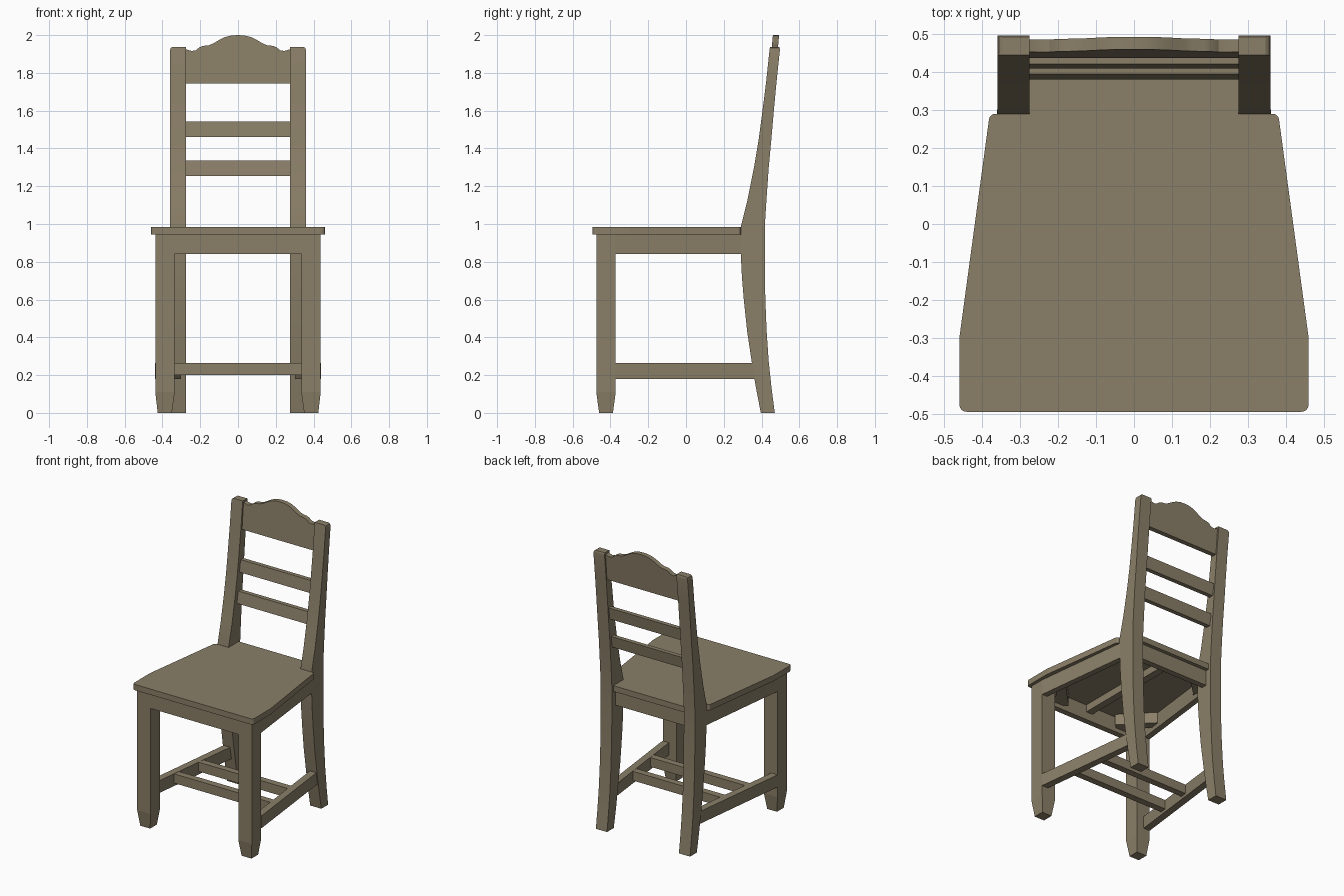
import bpy, bmesh, math
from mathutils import Vector

if "Cube" in bpy.data.objects:
    bpy.data.objects.remove(bpy.data.objects["Cube"])

wood = bpy.data.materials.new("brown wood")
wood.diffuse_color = (0.255, 0.212, 0.138, 1)
wood.use_nodes = True
wood.node_tree.nodes["Principled BSDF"].inputs["Base Color"].default_value = wood.diffuse_color


def make(name, bm, mirror=False, smooth=False):
    bmesh.ops.recalc_face_normals(bm, faces=bm.faces)
    me = bpy.data.meshes.new(name)
    bm.to_mesh(me)
    bm.free()
    me.materials.append(wood)
    ob = bpy.data.objects.new(name, me)
    bpy.context.collection.objects.link(ob)
    if mirror:
        ob.modifiers.new("mirror", 'MIRROR').use_mirror_overlap = False if hasattr(
            bpy.types.MirrorModifier, "use_mirror_overlap") else None
    if smooth:
        bpy.ops.object.select_all(action='DESELECT')
        ob.select_set(True)
        bpy.context.view_layer.objects.active = ob
        bpy.ops.object.shade_smooth_by_angle(angle=math.radians(30))
    return ob


def loft(rings):
    """Closed solid through a list of rings with equal point counts."""
    bm = bmesh.new()
    vs = [[bm.verts.new(p) for p in r] for r in rings]
    n = len(vs[0])
    for a, b in zip(vs, vs[1:]):
        for i in range(n):
            j = (i + 1) % n
            bm.faces.new((a[i], a[j], b[j], b[i]))
    bm.faces.new(vs[0])
    bm.faces.new(vs[-1])
    return bm


def slab(outline, z0, z1):
    return loft([[(x, y, z) for x, y in outline] for z in (z0, z1)])


def rect(x0, x1, y0, y1, z):
    return [(x0, y0, z), (x1, y0, z), (x1, y1, z), (x0, y1, z)]


def box(x0, x1, y0, y1, z0, z1):
    return loft([rect(x0, x1, y0, y1, z) for z in (z0, z1)])


def mirrored(name, bm, smooth=False):
    ob = make(name, bm, smooth=smooth)
    ob.modifiers.new("mirror", 'MIRROR').use_mirror_merge = False
    return ob


def fillet(p, q, r, radius, steps=4):
    """Rounded corner at q between p and r."""
    p, q, r = Vector(p), Vector(q), Vector(r)
    a = q + (p - q).normalized() * radius
    b = q + (r - q).normalized() * radius
    return [tuple(a.lerp(q, t).lerp(q.lerp(b, t), t)) for t in
            [i / steps for i in range(steps + 1)]]


# Seat: tapered board with a tongue between the back posts
half = fillet((0, -0.495), (0.46, -0.495), (0.46, -0.3), 0.022)
half += [(0.46, -0.3)]
half += fillet((0.46, -0.3), (0.38, 0.29), (0.3, 0.29), 0.016)
half += [(0.275, 0.29), (0.275, 0.4)]
make("seat", slab(half + [(-x, y) for x, y in reversed(half)], 0.945, 0.985))

# Front legs with tapered feet
mirrored("front_leg", loft([rect(0.35, 0.425, -0.46, -0.387, 0),
                            rect(0.335, 0.438, -0.475, -0.372, 0.11),
                            rect(0.335, 0.438, -0.475, -0.372, 0.945)]))

# Curved back legs running up into the posts: (z, front y, back y)
PROFILE = [(0, .396, .47), (.13, .371, .453), (.27, .348, .438), (.43, .324, .427),
           (.6, .306, .42), (.72, .296, .418), (.84, .29, .417), (.985, .29, .417),
           (1.13, .326, .426), (1.3, .36, .438), (1.45, .385, .452), (1.6, .405, .465),
           (1.75, .424, .479), (1.92, .442, .497)]
rings = [rect(0.275, 0.36, f, b, z) for z, f, b in PROFILE]
rings.append(rect(0.275, 0.356, .444, .496, 1.932))
rings.append(rect(0.275, 0.347, .445, .493, 1.938))
mirrored("back_leg", loft(rings), smooth=True)

# Aprons under the seat
make("front_apron", box(-0.335, 0.335, -0.475, -0.435, 0.84, 0.945))
make("back_apron", box(-0.275, 0.275, 0.335, 0.375, 0.84, 0.945))
mirrored("side_apron", slab([(0.438, -0.372), (0.36, 0.292), (0.32, 0.292), (0.398, -0.372)],
                            0.84, 0.945))

# Hidden bracing below the seat
make("seat_brace", box(-0.025, 0.025, -0.435, 0.335, 0.895, 0.945))
mirrored("front_corner_block", slab([(0.335, -0.36), (0.40, -0.27), (0.375, -0.22),
                                     (0.19, -0.41), (0.22, -0.435), (0.29, -0.435)], 0.87, 0.945))
mirrored("back_corner_block", slab([(0.275, 0.335), (0.18, 0.335), (0.325, 0.19),
                                    (0.335, 0.26), (0.30, 0.29)], 0.87, 0.945))

# Stretchers
mirrored("side_stretcher", slab([(0.44, -0.372), (0.352, 0.37), (0.303, 0.37), (0.391, -0.372)],
                                0.18, 0.265))
for name, y in (("front_stretcher", -0.15), ("rear_stretcher", 0.08)):
    w = 0.425 - (y + 0.372) * 0.119 - 0.02
    make(name, box(-w, w, y - 0.023, y + 0.023, 0.2, 0.264))

# Leaning back slats: z bottom, z top, front y bottom, front y top
for name, z0, z1, y0, y1 in (("lower_slat", 1.255, 1.335, .381, .395),
                             ("upper_slat", 1.46, 1.542, .409, .421)):
    make(name, loft([rect(-0.28, 0.28, y0, y0 + .03, z0), rect(-0.28, 0.28, y1, y1 + .03, z1)]))

# Scalloped top rail, leaning with the posts
crest = [(0, 2.0), (.035, 1.998), (.07, 1.989), (.1, 1.974), (.13, 1.956), (.155, 1.946),
         (.185, 1.943), (.205, 1.935), (.222, 1.92), (.245, 1.916), (.28, 1.926)]
outline = [(-x, z) for x, z in reversed(crest)] + crest[1:] + [(.28, 1.745), (-.28, 1.745)]
lean = lambda z: 0.437 + (z - 1.745) * 0.09
make("top_rail", loft([[(x, lean(z) + d, z) for x, z in outline] for d in (0, .033)]), smooth=True)
